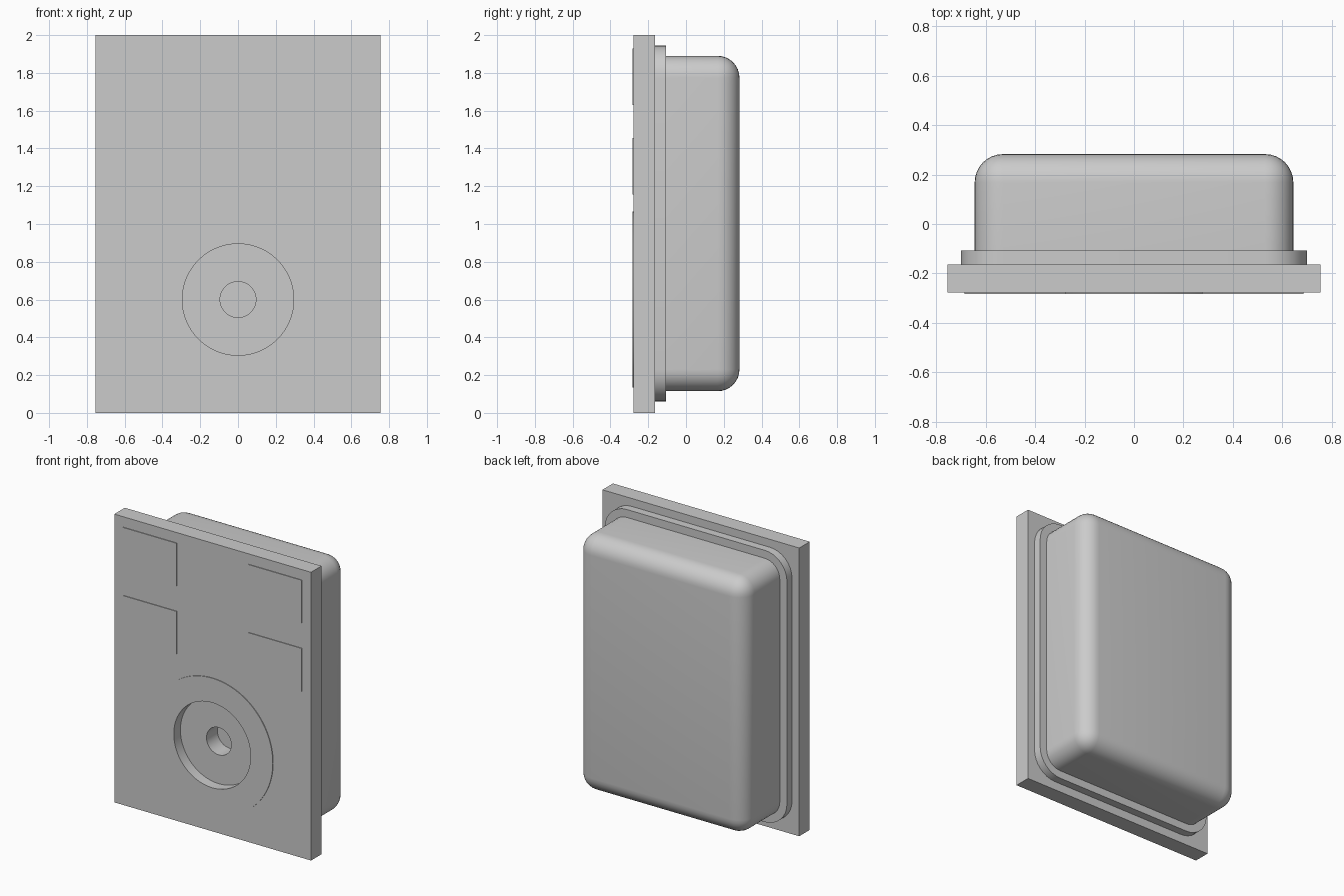
import bpy
import bmesh
from math import pi
from mathutils import Matrix, Vector

if "Cube" in bpy.data.objects:
    bpy.data.objects.remove(bpy.data.objects["Cube"])

FACE_Y = -0.278      # front of the plate
RAISED_Y = -0.283    # front of the thin raised areas
DIAL_Z = 0.6


def finish(bm, name):
    bmesh.ops.recalc_face_normals(bm, faces=bm.faces)
    mesh = bpy.data.meshes.new(name)
    bm.to_mesh(mesh)
    bm.free()
    obj = bpy.data.objects.new(name, mesh)
    bpy.context.collection.objects.link(obj)
    return obj


def box(name, xs, ys, zs, radius=0, pick=None, segments=8):
    """Box between limits; edges accepted by pick are rounded."""
    bm = bmesh.new()
    bmesh.ops.create_cube(bm, size=1)
    spans = (xs, ys, zs)
    for v in bm.verts:
        v.co = Vector([(a + b) / 2 + c * (b - a) for c, (a, b) in zip(v.co, spans)])
    if radius:
        edges = [e for e in bm.edges if pick(e, ys)]
        bmesh.ops.bevel(bm, geom=edges, offset=radius, segments=segments,
                        profile=0.5, affect="EDGES", clamp_overlap=True)
    return finish(bm, name)


def along_depth(edge, ys):
    return abs(edge.verts[0].co.y - edge.verts[1].co.y) > 1e-4


def not_on_front(edge, ys):
    return any(v.co.y > ys[0] + 1e-4 for v in edge.verts)


def disc(name, radius, y0, y1, sides=96):
    bm = bmesh.new()
    place = Matrix.Translation((0, (y0 + y1) / 2, DIAL_Z)) @ Matrix.Rotation(pi / 2, 4, "X")
    bmesh.ops.create_cone(bm, cap_ends=True, segments=sides, radius1=radius,
                          radius2=radius, depth=y1 - y0, matrix=place)
    return finish(bm, name)


def select_only(obj):
    bpy.ops.object.select_all(action="DESELECT")
    obj.select_set(True)
    bpy.context.view_layer.objects.active = obj


def cut(obj, cutter):
    select_only(obj)
    mod = obj.modifiers.new("cut", "BOOLEAN")
    mod.operation = "DIFFERENCE"
    mod.solver = "EXACT"
    mod.object = cutter
    bpy.ops.object.modifier_apply(modifier=mod.name)


# Main layers: front plate, rounded gasket, deep rounded housing
plate = box("front_plate", (-0.755, 0.755), (FACE_Y, -0.163), (0, 2))
gasket = box("gasket", (-0.7, 0.7), (-0.163, -0.107), (0.06, 1.945), 0.17, along_depth)
housing = box("rear_housing", (-0.645, 0.645), (-0.107, 0.283), (0.115, 1.89), 0.115, not_on_front)

# Thin raised dial ring
ring = disc("dial_ring", 0.465, RAISED_Y, FACE_Y + 0.004)

# Dial recess and shaft hole
recess = disc("recess_cutter", 0.295, -0.4, -0.21)
hole = disc("hole_cutter", 0.095, -0.4, -0.09, 48)
for target in (plate, ring):
    cut(target, recess)
for target in (plate, gasket, housing):
    cut(target, hole)
for cutter in (recess, hole):
    bpy.data.objects.remove(cutter)

# Four thin raised label panels
for side, sx in (("left", 1), ("right", -1)):
    for level, z in (("upper", 1.63), ("lower", 1.157)):
        xs = sorted((sx * 0.275, sx * 0.687))
        box(f"{level}_{side}_panel", xs, (RAISED_Y, FACE_Y + 0.004), (z, z + 0.298))

# Smooth the curved walls, keep edges sharp
for obj in (plate, gasket, housing, ring):
    select_only(obj)
    bpy.ops.object.shade_smooth_by_angle(angle=pi / 6)
